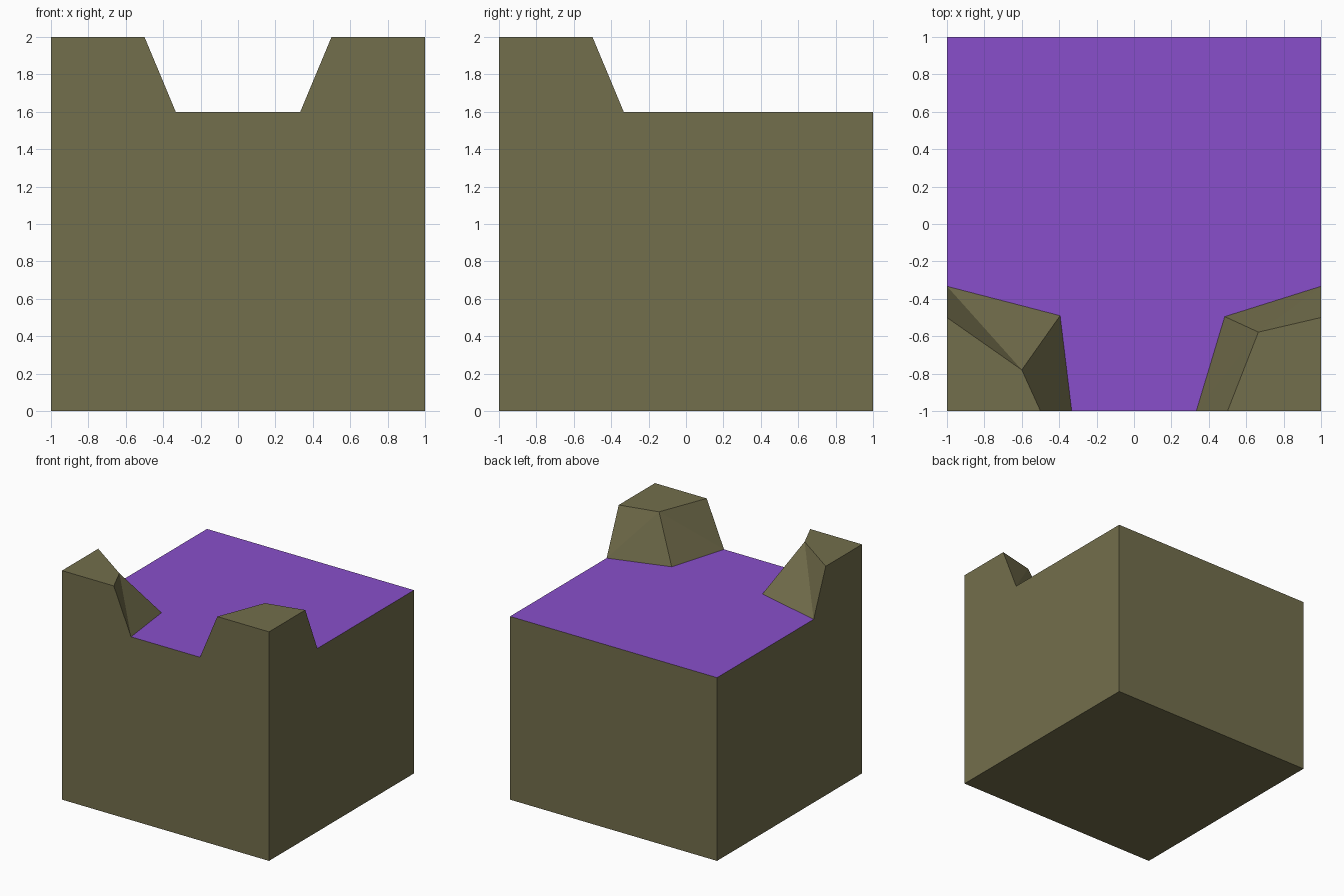
import bpy, bmesh

if "Cube" in bpy.data.objects:
    bpy.data.objects.remove(bpy.data.objects["Cube"])

DECK, PEAK = 1.6, 2.0


def material(name, color):
    m = bpy.data.materials.new(name)
    m.diffuse_color = (*color, 1)
    m.use_nodes = True
    m.node_tree.nodes["Principled BSDF"].inputs["Base Color"].default_value = m.diffuse_color
    return m


bm = bmesh.new()


def vert(x, y, z):
    return bm.verts.new((x, y, z))


def corner(side, foot_inner, peak_inner):
    """Sloped raised corner; returns its foot line, outer wall edge and front wall edge."""
    foot = [vert(side, -0.333, DECK), vert(*foot_inner, DECK), vert(side * 0.333, -1, DECK)]
    peak = [vert(side, -0.5, PEAK), vert(*peak_inner, PEAK), vert(side * 0.5, -1, PEAK)]
    tip = vert(side, -1, PEAK)
    bm.faces.new(peak + [tip])
    # both slopes are split from the inner peak point to the outer foot points
    for i in (0, 2):
        bm.faces.new((foot[i], peak[1], peak[i]))
        bm.faces.new((foot[i], foot[1], peak[1]))
    return foot, peak, tip


# Raised front corners
lf, lp, lt = corner(-1, (-0.395, -0.49), (-0.6, -0.78))
rf, rp, rt = corner(1, (0.485, -0.495), (0.665, -0.578))

# Block corners at the floor and the back of the deck
fl, fr, br, bl = [vert(x, y, 0) for x, y in ((-1, -1), (1, -1), (1, 1), (-1, 1))]
tl, tr = vert(-1, 1, DECK), vert(1, 1, DECK)

# Walls, underside and deck
bm.faces.new((fl, fr, rt, rp[2], rf[2], lf[2], lp[2], lt))
bm.faces.new((fl, lt, lp[0], lf[0], tl, bl))
bm.faces.new((fr, br, tr, rf[0], rp[0], rt))
bm.faces.new((bl, tl, tr, br))
bm.faces.new((fl, bl, br, fr))
deck = bm.faces.new((*lf, *reversed(rf), tr, tl))
deck.material_index = 1
bmesh.ops.recalc_face_normals(bm, faces=bm.faces)

mesh = bpy.data.meshes.new("notched_block")
bm.to_mesh(mesh)
bm.free()
mesh.materials.append(material("olive stone", (0.171, 0.156, 0.072)))
mesh.materials.append(material("purple deck", (0.25, 0.078, 0.595)))
bpy.context.collection.objects.link(bpy.data.objects.new("notched_block", mesh))
